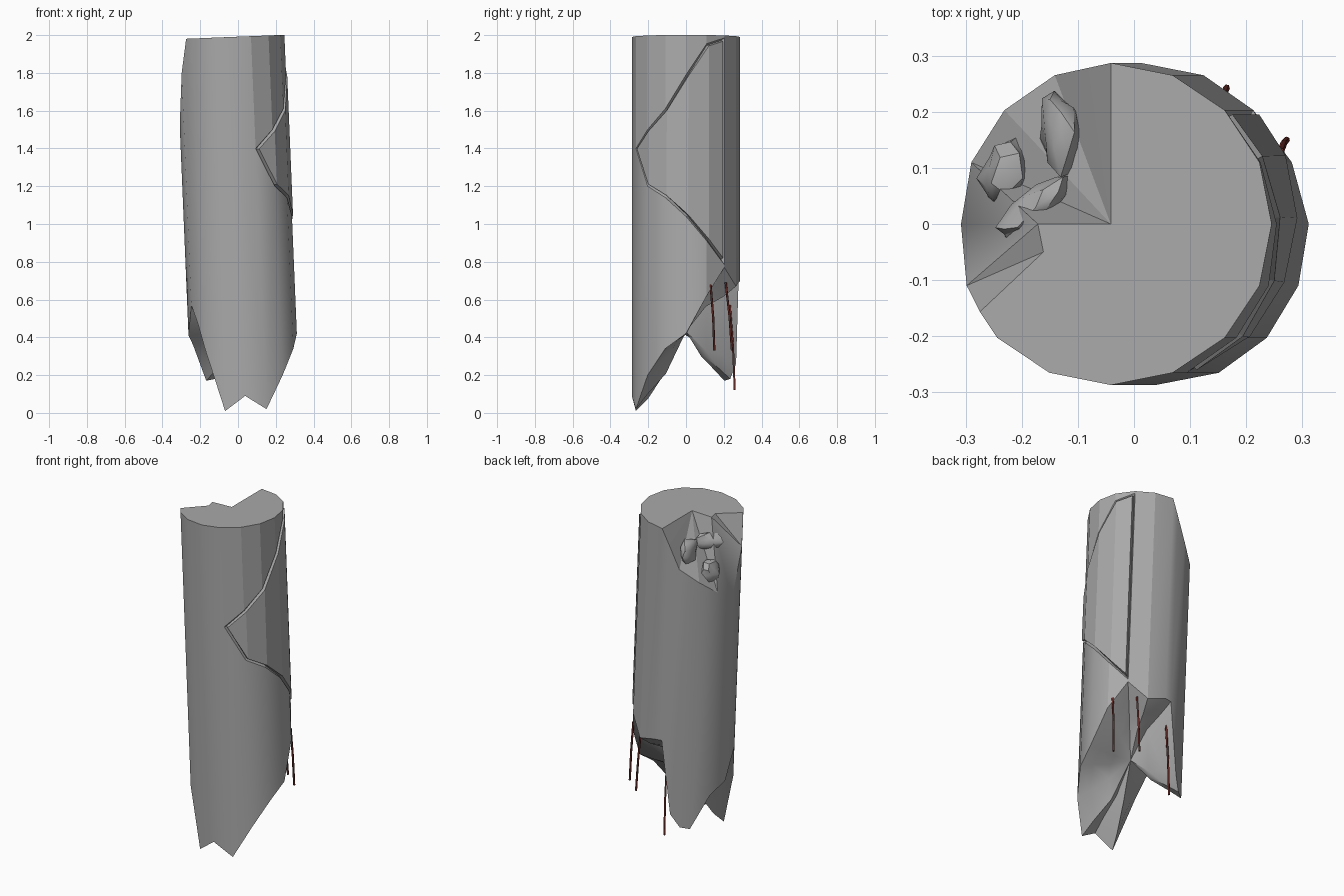
import bpy, bmesh, math, random
from mathutils import Vector

random.seed(4)
if "Cube" in bpy.data.objects:
    bpy.data.objects.remove(bpy.data.objects["Cube"], do_unlink=True)

R = 0.287
STEP = 22.5


def material(name, rgb):
    m = bpy.data.materials.new(name)
    m.use_nodes = True
    m.diffuse_color = (*rgb, 1)
    m.node_tree.nodes["Principled BSDF"].inputs["Base Color"].default_value = (*rgb, 1)
    return m


concrete = material("concrete grey", (0.4, 0.4, 0.4))
rust = material("rusty red", (0.13, 0.025, 0.02))


def lean(x, y, z):
    """Shift a point of the upright pillar onto its leaning axis."""
    return Vector((x + 0.042 - 0.0417 * z, y, z))


def add_object(name, bm, mat):
    me = bpy.data.meshes.new(name)
    bm.to_mesh(me)
    bm.free()
    ob = bpy.data.objects.new(name, me)
    bpy.context.collection.objects.link(ob)
    me.materials.append(mat)
    return ob


def smooth(ob, degrees):
    bpy.ops.object.select_all(action="DESELECT")
    ob.select_set(True)
    bpy.context.view_layer.objects.active = ob
    bpy.ops.object.shade_smooth_by_angle(angle=math.radians(degrees))


# Broken lower edge, chipped upper edge and crack heights, by side number
bottom = {0: .42, 1: .62, 2: .77, 3: .67, 4: .70, 4.4: .70, 5: .26, 5.5: .18, 6: .17,
          7: .36, 8: .41, 9: .57, 9.5: .47, 10: .34, 11: .01, 12: .09, 13: .02, 14: .2, 15: .34}
chip = {4.4: 1.9, 5: 1.76, 5.5: 1.72, 6: 1.68, 7: 1.6, 8: 1.52, 9: 1.8}
crack = {13: (1.4, 1.4), 14: (1.2, 1.5), 15: (1.14, 1.61), 0: (1.04, 1.79),
         1: (.91, 1.955), 2: (.785, 1.985)}


def side_point(k, z):
    a = math.radians(k * STEP)
    off = math.radians((k % 1) * STEP - STEP / 2)
    r = R * math.cos(math.radians(STEP / 2)) / math.cos(off)
    return lean(r * math.cos(a), r * math.sin(a), z)


def top_height(x):
    return 1.99 + 0.04 * (x + 0.04)


# Pillar walls
bm = bmesh.new()
columns = {}
for k in bottom:
    rim = side_point(k, 2)
    heights = [bottom[k]] + sorted(set(crack.get(k, ()))) + [chip.get(k, top_height(rim.x))]
    columns[k] = [bm.verts.new(side_point(k, z)) for z in heights]

keys = list(bottom)
slab = []
for k, n in zip(keys, keys[1:] + keys[:1]):
    a, b = columns[k], columns[n]
    if k in crack and n in crack:
        bm.faces.new((a[0], b[0], b[1], a[1]))
        middle = a[1:-1] + b[1:-1][::-1]
        slab.append(bm.faces.new(middle[::-1]))
        bm.faces.new((a[-2], b[-2], b[-1], a[-1]))
    else:
        bm.faces.new([a[0]] + b + a[:0:-1])

# Flat top with the missing corner
inner = []
for x, y in ((0, 0), (-.13, 0), (-.12, -.05)):
    p = lean(x, y, 2)
    p.z = top_height(p.x)
    inner.append(bm.verts.new(p))
T = {k: c[-1] for k, c in columns.items()}
c, d, e = inner
bm.faces.new([T[k] for k in keys if k >= 9.5] + [T[k] for k in (0, 1, 2, 3, 4)] + inner)

# Chipped slope
for tri in ((T[4], T[4.4], c), (T[4.4], T[5], c), (T[5], T[5.5], c), (T[5.5], T[6], c),
            (T[6], T[7], c), (c, T[7], d), (d, T[7], T[8]), (d, T[8], T[9]),
            (d, T[9], e), (e, T[9], T[9.5])):
    bm.faces.new(tri)

# Ragged broken underside
low = [columns[k][0] for k in keys]
rings = [low]
for scale in (0.75, 0.4):
    ring = []
    for v in low:
        z = 0.43 + (v.co.z - 0.43) * scale ** 0.7 + random.uniform(-.015, .015)
        ring.append(bm.verts.new(((v.co.x - .025) * scale + .025, v.co.y * scale, z)))
    rings.append(ring)
hub = bm.verts.new((.025, 0, .43))
count = len(low)
for i in range(count):
    j = (i + 1) % count
    for outer, inside in zip(rings, rings[1:]):
        bm.faces.new((outer[j], outer[i], inside[i], inside[j]))
    bm.faces.new((rings[-1][j], rings[-1][i], hub))
bmesh.ops.recalc_face_normals(bm, faces=bm.faces)

# Crack groove around the loosened slab
bmesh.ops.inset_region(bm, faces=slab, thickness=.01, depth=-.016, use_even_offset=True)
bmesh.ops.inset_region(bm, faces=slab, thickness=.004, depth=.022, use_even_offset=True)
pillar = add_object("broken_pillar", bm, concrete)
smooth(pillar, 35)
for p in pillar.data.polygons:
    if p.center.x > 0.08 and p.center.z > 0.75 or p.normal.z > 0.3:
        p.use_smooth = False

# Rubble lodged in the chip
chunks = (("rubble_low", (-.225, .09, 1.70), (.05, .075, .075), -.3),
          ("rubble_back", (-.13, .16, 1.82), (.042, .085, .085), .15),
          ("rubble_upper", (-.175, .03, 1.85), (.032, .09, .05), -.85))
for name, centre, size, turn in chunks:
    bm = bmesh.new()
    bmesh.ops.create_icosphere(bm, subdivisions=2, radius=1)
    for v in bm.verts:
        v.co *= random.uniform(0.75, 1.1)
        v.co = Vector([a * b for a, b in zip(v.co, size)])
    ob = add_object(name, bm, concrete)
    ob.location = centre
    ob.rotation_euler = (0, 0, turn)
    smooth(ob, 40)

# Bent reinforcing bars
bars = (("side_bar", (.262, .13, .68), (.272, .15, .33)),
        ("corner_bar", (.155, .21, .69), (.165, .243, .33)),
        ("back_bar", (-.035, .232, .57), (-.035, .258, .12)))
for name, start, end in bars:
    cu = bpy.data.curves.new(name, "CURVE")
    cu.dimensions = "3D"
    cu.bevel_depth = .006
    cu.bevel_resolution = 1
    cu.use_fill_caps = True
    sp = cu.splines.new("POLY")
    sp.points.add(2)
    a, b = Vector(start), Vector(end)
    bend = a.lerp(b, .5) + Vector((0, .004, 0))
    for point, co in zip(sp.points, (a, bend, b)):
        point.co = (*co, 1)
    ob = bpy.data.objects.new(name, cu)
    bpy.context.collection.objects.link(ob)
    cu.materials.append(rust)
